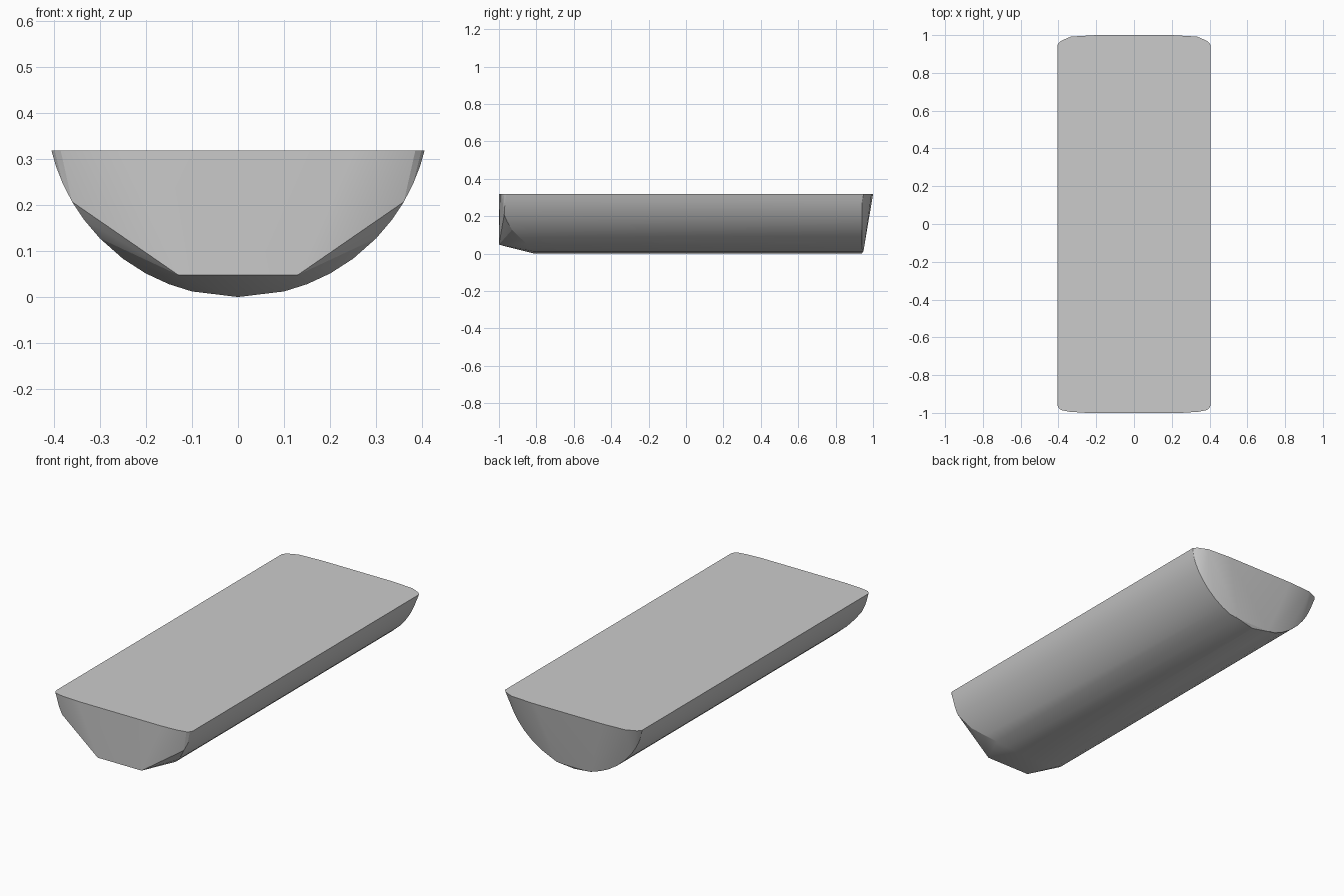
import bpy, bmesh, math

if "Cube" in bpy.data.objects:
    bpy.data.objects.remove(bpy.data.objects["Cube"])

R, TOP = 0.417, 0.318          # arc radius of the belly, height of flat top


def arc_z(x):
    return min(TOP, R - math.sqrt(R * R - x * x))


# Belly stations: half width, y where the front chamfer starts, y of the back edge
belly = [(0.0, -0.81, 0.94), (0.1, -0.815, 0.94), (0.15, -0.83, 0.94),
         (0.2, -0.85, 0.94), (0.25, -0.885, 0.94), (0.3, -0.93, 0.94),
         (0.335, -0.955, 0.94), (0.36, -0.972, 0.94), (0.38, -0.97, 0.94),
         (0.395, -0.965, 0.942), (0.405, -0.96, 0.95)]
points = []
for x, front, back in belly:
    z = TOP if x == 0.405 else arc_z(x)
    points += [(x, front, z), (x, back, z)]

# Front face and rounded top corners, then the overhanging back lip
points += [(0.13, -1, 0.048), (0.25, -1, TOP), (0.34, -0.994, TOP),
           (0.385, -0.985, TOP), (0.398, -0.975, TOP)]
points += [(0.2, 1, TOP), (0.335, 0.992, TOP), (0.39, 0.968, TOP),
           (0.1, 0.949, 0.014)]

# Solid body: convex skin over the mirrored points
bm = bmesh.new()
for x, y, z in points:
    for s in ((1, -1) if x else (1,)):
        bm.verts.new((s * x, y, z))
res = bmesh.ops.convex_hull(bm, input=bm.verts[:])
loose = [v for v in bm.verts if not v.link_faces]
bmesh.ops.delete(bm, geom=loose, context='VERTS')
bmesh.ops.dissolve_limit(bm, angle_limit=0.01, verts=bm.verts[:], edges=bm.edges[:])
bmesh.ops.recalc_face_normals(bm, faces=bm.faces[:])
mesh = bpy.data.meshes.new("half_round_block")
bm.to_mesh(mesh)
bm.free()
body = bpy.data.objects.new("half_round_block", mesh)
bpy.context.collection.objects.link(body)
bpy.context.view_layer.objects.active = body
body.select_set(True)
bpy.ops.object.shade_smooth_by_angle(angle=math.radians(12))
